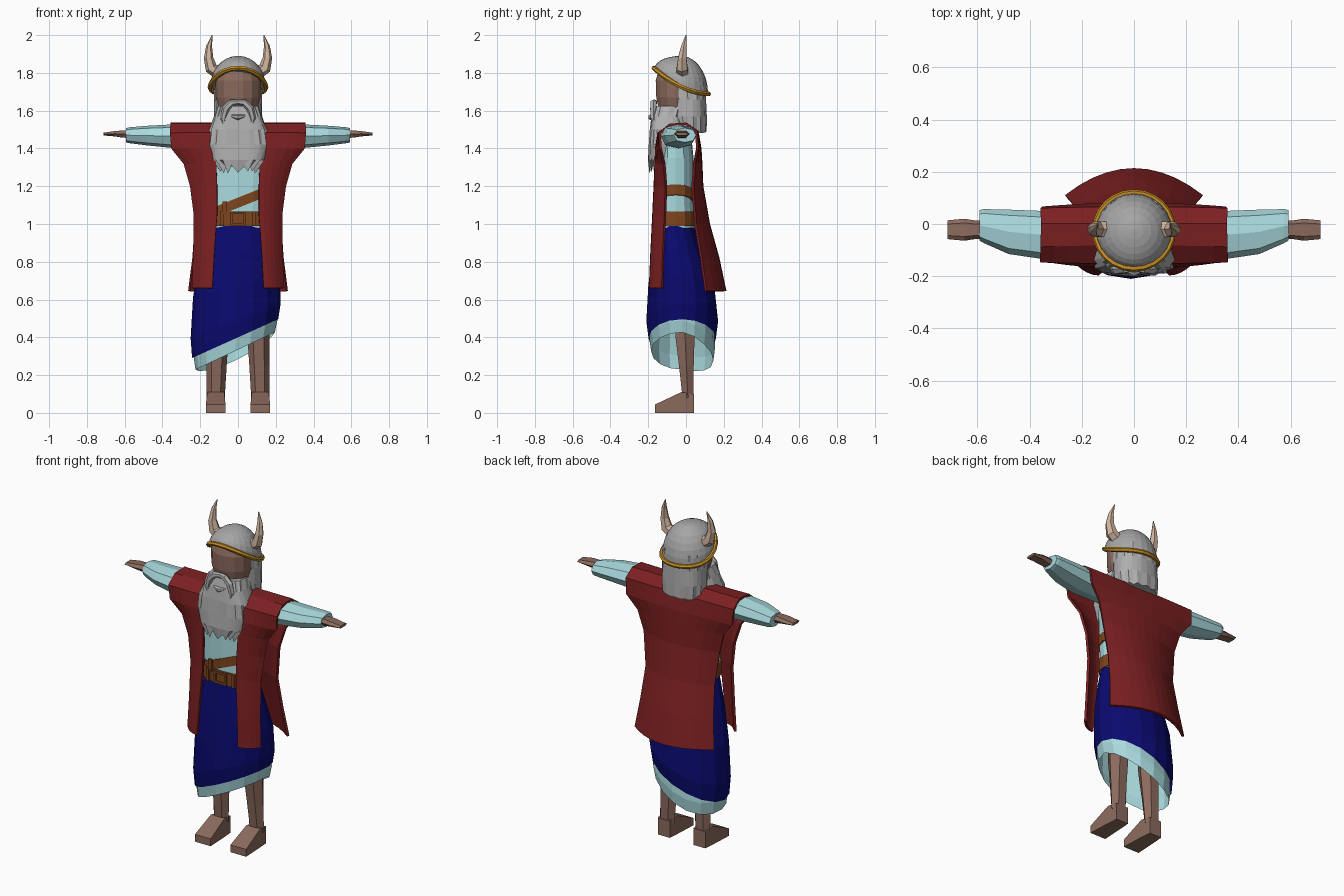
import bpy, bmesh, math, random
from mathutils import Vector as V

random.seed(4)
cube = bpy.data.objects.get("Cube")
if cube:
    bpy.data.objects.remove(cube, do_unlink=True)


def material(name, *rgb):
    mat = bpy.data.materials.new(name)
    mat.use_nodes = True
    mat.diffuse_color = (*rgb, 1)
    mat.node_tree.nodes["Principled BSDF"].inputs["Base Color"].default_value = (*rgb, 1)
    return mat


RED = material("coat red", .2, .014, .015)
CYAN = material("shirt pale cyan", .4, .7, .73)
BLUE = material("skirt blue", .003, .003, .16)
SKIN = material("skin brown", .26, .145, .11)
STEEL = material("helmet grey", .38, .38, .38)
HAIR = material("hair grey", .43, .43, .43)
GOLD = material("rim gold", .55, .26, .015)
LEATHER = material("leather brown", .21, .06, .012)
HORN = material("horn cream", .62, .45, .34)


def ring(center, u, v, sides, power=1.0):
    """Closed loop of points; four sides give a rectangle, low power a boxier oval."""
    box = sides == 4
    points = []
    for i in range(sides):
        a = math.tau * (i + box / 2) / sides
        c, s = math.cos(a), math.sin(a)
        if box:
            c, s = math.copysign(1, c), math.copysign(1, s)
        c, s = [math.copysign(abs(k) ** power, k) for k in (c, s)]
        points.append(V(center) + V(u) * c + V(v) * s)
    return points


def flat_ring(z, rx, cy, ry, sides, power=1.0, cx=0):
    return ring((cx, cy, z), (rx, 0, 0), (0, ry, 0), sides, power)


def finish(name, bm, mat, mirror=False, thickness=0):
    bmesh.ops.recalc_face_normals(bm, faces=bm.faces)
    mesh = bpy.data.meshes.new(name)
    bm.to_mesh(mesh)
    bm.free()
    mesh.materials.append(mat)
    obj = bpy.data.objects.new(name, mesh)
    bpy.context.collection.objects.link(obj)
    if mirror:
        obj.modifiers.new("mirror", 'MIRROR')
    if thickness:
        solid = obj.modifiers.new("thickness", 'SOLIDIFY')
        solid.thickness, solid.offset = thickness, 0
    return obj


def loft(name, rows, mat, closed=True, caps=True, loop=False, **options):
    """Skin consecutive rows of points with quads."""
    bm = bmesh.new()
    grid = [[bm.verts.new(p) for p in row] for row in rows]
    pairs = list(zip(grid, grid[1:]))
    if loop:
        pairs.append((grid[-1], grid[0]))
    n = len(grid[0])
    for low, high in pairs:
        for i in range(n if closed else n - 1):
            j = (i + 1) % n
            bm.faces.new((low[i], low[j], high[j], high[i]))
    if caps and closed and not loop:
        bm.faces.new(grid[0])
        bm.faces.new(grid[-1])
    return finish(name, bm, mat, **options)


def tube(name, path, radii, sides, mat, loop=False, **options):
    path = [V(p) for p in path]
    rows, n = [], len(path)
    for i, p in enumerate(path):
        ahead = path[(i + 1) % n] if loop else path[min(i + 1, n - 1)]
        behind = path[i - 1] if loop else path[max(i - 1, 0)]
        t = (ahead - behind).normalized()
        u = t.cross(V((0, 1, 0)) if not loop else V((0, 0, 1))).normalized()
        rows.append(ring(p, u * radii[i], t.cross(u) * radii[i], sides))
    return loft(name, rows, mat, loop=loop, **options)


# Legs and feet
loft("legs", [flat_ring(z, rx, cy, ry, 6, cx=cx) for z, rx, cy, ry, cx in [
    (.6, .06, -.01, .065, .1), (.4, .058, -.005, .058, .108),
    (.25, .053, .002, .045, .113), (.08, .048, .01, .033, .118)]], SKIN, mirror=True)
loft("feet", [ring((.118, y, h), (w, 0, 0), (0, 0, h), 4) for y, w, h in [
    (.042, .04, .05), (-.025, .045, .055), (-.165, .052, .022)]], SKIN, mirror=True)


# Skirt with a slanted hem, and the longer underskirt below it
def skirt(name, profile, hem, mat):
    rows = []
    for t, rx, cy, ry in profile:
        row = flat_ring(0, rx, cy, ry, 16, cx=-.015 * t)
        for p in row:
            p.z = 1 + (hem(p) - 1) * t
        rows.append(row)
    loft(name, rows, mat, caps=False)


skirt("skirt", [(0, .165, -.06, .1), (.25, .2, -.045, .135), (.55, .23, -.025, .175),
                (.85, .238, -.02, .19), (1, .228, -.02, .178)],
      lambda p: .4 + .45 * p.x, BLUE)
skirt("underskirt", [(.6, .215, -.02, .16), (.9, .222, -.02, .174), (1, .21, -.02, .165)],
      lambda p: .335 + .47 * p.x - .35 * max(p.y, 0), CYAN)

# Shirt body, belt and slanted strap
loft("shirt_body", [flat_ring(z, rx, -.055, ry, 16, .8) for z, rx, ry in [
    (.98, .165, .1), (1.15, .17, .098), (1.35, .18, .095), (1.5, .17, .08)]], CYAN)
loft("belt", [flat_ring(z, .172, -.055, .109, 16, .8) for z in (.99, 1.065)], LEATHER)
strap = [flat_ring(z, .176, -.055, .105, 16, .8) for z in (1.085, 1.14)]
for p in strap[0] + strap[1]:
    p.z += .4 * p.x
loft("chest_strap", strap, LEATHER)


def block(name, x, y, z, w, d, h, mat):
    return loft(name, [ring((x, y + k, z), (w, 0, 0), (0, 0, h), 4) for k in (-d, d)], mat)


for side in (-1, 1):
    block("buckle_post", .035 * side, -.168, 1.028, .007, .006, .036, LEATHER)
    block("buckle_bar", 0, -.168, 1.028 + .03 * side, .04, .006, .006, LEATHER)
    block("belt_loop", .085 * side, -.162, 1.028, .009, .008, .039, LEATHER)
block("strap_clasp", -.07, -.16, 1.085, .012, .006, .034, LEATHER)

# Sleeves and hands
loft("sleeves", [ring((x, cy, cz), (0, ry, 0), (0, 0, rz), 8, .85) for x, cy, ry, cz, rz in [
    (.15, -.04, .085, 1.46, .06), (.35, -.042, .092, 1.465, .062),
    (.48, -.03, .085, 1.468, .052), (.575, -.008, .065, 1.47, .042),
    (.592, -.005, .058, 1.47, .038)]], CYAN, mirror=True)
loft("hands", [ring((x, -.022, z), (0, ry, 0), (0, 0, rz), 6, .7) for x, ry, z, rz in [
    (.55, .035, 1.475, .022), (.61, .036, 1.476, .021), (.65, .042, 1.478, .016),
    (.713, .036, 1.476, .008)]], SKIN, mirror=True)

# Coat: front hem up over the shoulder and down to the back hem
# (inner x, outer x, inner y, outer y, height)
coat_rows = [
    (.135, .24, -.19, -.125, .66), (.125, .232, -.182, -.12, .85),
    (.11, .23, -.172, -.11, 1.05), (.11, .25, -.165, -.105, 1.2),
    (.115, .285, -.16, -.115, 1.32), (.12, .352, -.158, -.135, 1.4),
    (.11, .36, -.145, -.14, 1.48), (.08, .358, -.08, -.085, 1.525),
    (.08, .356, 0, 0, 1.53), (0, .358, .06, .055, 1.49),
    (0, .35, .075, .06, 1.4), (0, .285, .08, .045, 1.32),
    (0, .25, .085, .035, 1.2), (0, .226, .12, .05, 1),
    (0, .238, .17, .08, .82), (0, .26, .207, .105, .645)]
STEPS = 5
loft("coat", [[V((xi + (xo - xi) * k / STEPS, yi + (yo - yi) * (k / STEPS) ** 2, z))
               for k in range(STEPS + 1)] for xi, xo, yi, yo, z in coat_rows],
     RED, closed=False, mirror=True, thickness=.014)

# Head
loft("head", [flat_ring(z, rx, -.055, ry, 14) for z, rx, ry in [
    (1.5, .08, .07), (1.6, .1, .09), (1.67, .118, .105), (1.76, .12, .108),
    (1.82, .1, .09)]], SKIN)


# Hair and beard: grooved lofts with ragged lower ends
def shaggy(name, profile, sides, power, ragged):
    rows = []
    for k, (z, rx, cy, ry) in enumerate(profile):
        row = flat_ring(z, rx, cy, ry, sides, power)
        for i, p in enumerate(row):
            groove = 1 - .05 * ((i + k // 2) % 2) - random.uniform(0, .03)
            p.x *= groove
            p.y = cy + (p.y - cy) * groove
            if k == len(profile) - 1:
                p.z += ragged * (1 if i % 2 else -1) * random.uniform(.4, 1)
        rows.append(row)
    loft(name, rows, HAIR)


shaggy("hair", [(1.75, .125, .005, .105), (1.66, .13, .01, .1), (1.57, .132, .01, .102),
                (1.49, .125, .012, .1)], 28, .85, .008)
shaggy("beard", [(1.625, .11, -.085, .085), (1.57, .13, -.1, .085), (1.5, .158, -.105, .09),
                 (1.42, .17, -.108, .092), (1.34, .148, -.115, .088),
                 (1.29, .095, -.135, .06)], 32, .6, .025)
tube("moustache", [(0, -.165, 1.645), (.035, -.172, 1.642), (.065, -.172, 1.61),
                   (.078, -.172, 1.56), (.075, -.18, 1.52)],
     [.014, .018, .02, .017, .003], 6, HAIR, mirror=True)
tube("lower_lip_tuft", [(-.05, -.17, 1.575), (0, -.185, 1.565), (.05, -.17, 1.575)],
     [.005, .016, .005], 6, HAIR)


# Helmet dome, rim and horns
def rim_height(y):
    return 1.715 - .4 * y + 1.5 * y * y


dome = []
for k in range(8):
    e = k / 7 * math.pi * .49
    row = flat_ring(0, .146 * math.cos(e), -.025, .142 * math.cos(e), 24)
    base = flat_ring(0, .146, -.025, .142, 24)
    for p, b in zip(row, base):
        low = rim_height(b.y)
        p.z = low + (1.89 - low) * math.sin(e)
    dome.append(row)
loft("helmet_dome", dome, STEEL)

rim = flat_ring(0, .148, -.025, .145, 24)
for p in rim:
    p.z = rim_height(p.y)
tube("helmet_rim", rim, [.013] * len(rim), 6, GOLD, loop=True)
tube("horns", [(.1, -.02, 1.8), (.142, -.02, 1.825), (.156, -.02, 1.88),
               (.153, -.012, 1.94), (.137, 0, 2)],
     [.036, .033, .025, .016, .002], 6, HORN, mirror=True)
